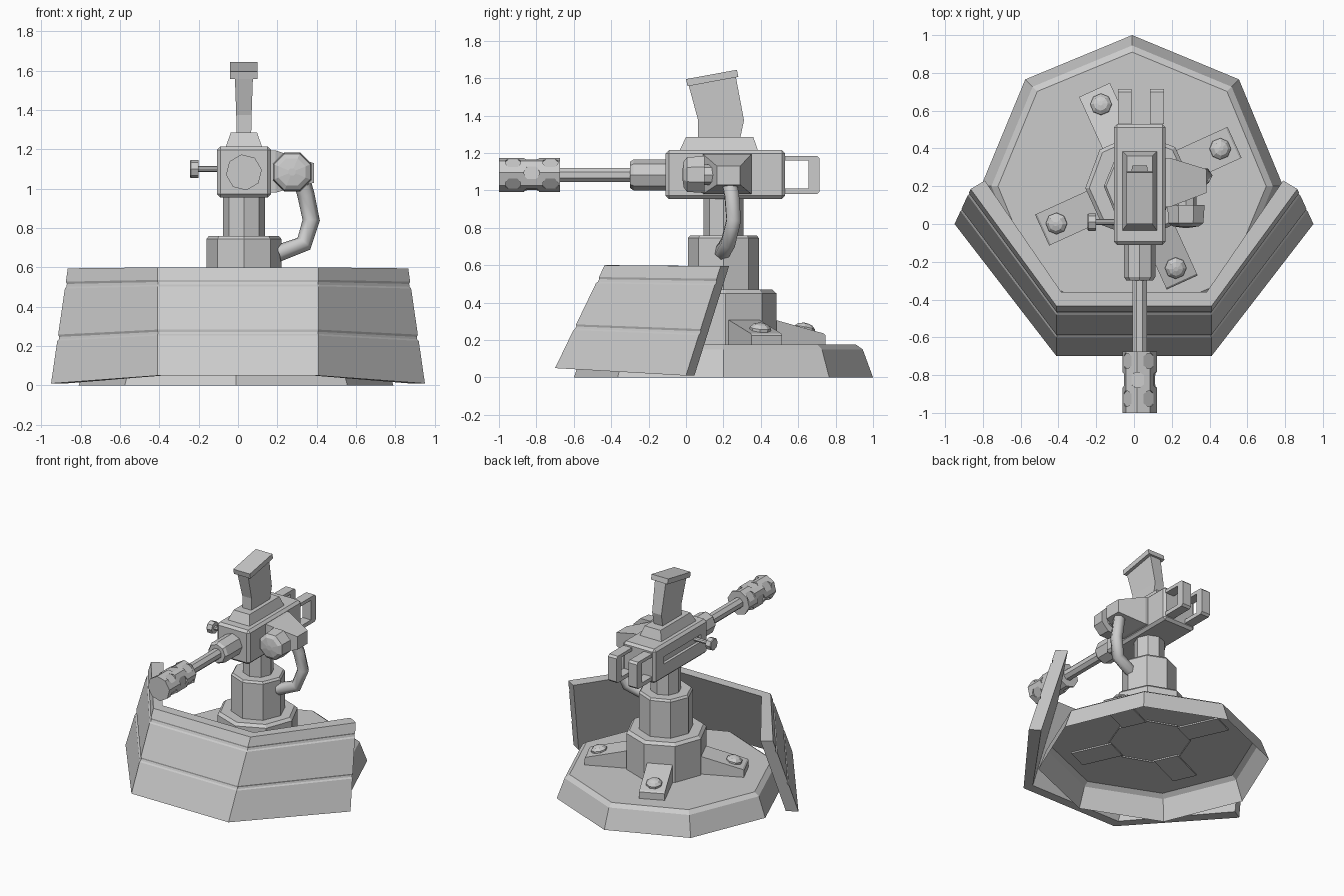
import bpy, bmesh, math
from mathutils import Vector

if "Cube" in bpy.data.objects:
    bpy.data.objects.remove(bpy.data.objects["Cube"])

grey = bpy.data.materials.new("plain grey metal")
grey.diffuse_color = (0.6, 0.6, 0.6, 1)
grey.use_nodes = True
grey.node_tree.nodes["Principled BSDF"].inputs["Base Color"].default_value = grey.diffuse_color
CX, CY = 0.03, 0.20      # turret axis
GZ = 1.083               # barrel height


def finish(name, bm):
    bmesh.ops.recalc_face_normals(bm, faces=bm.faces)
    me = bpy.data.meshes.new(name)
    bm.to_mesh(me)
    bm.free()
    me.materials.append(grey)
    ob = bpy.data.objects.new(name, me)
    bpy.context.collection.objects.link(ob)
    return ob


def add_loft(bm, loops, caps="both"):
    """Skin between loops; caps is both, first, last or none."""
    rows = [[bm.verts.new(p) for p in loop] for loop in loops]
    n = len(rows[0])
    for a, b in zip(rows, rows[1:]):
        for i in range(n):
            j = (i + 1) % n
            bm.faces.new((a[i], a[j], b[j], b[i]))
    if caps in ("both", "first"):
        bm.faces.new(rows[0])
    if caps in ("both", "last"):
        bm.faces.new(rows[-1])


def loft(name, loops, caps="both"):
    bm = bmesh.new()
    add_loft(bm, loops, caps)
    return finish(name, bm)


def rings(centre, axis, profile, n=8, turn=0.0):
    """Regular polygons of (radius, distance) along an axis."""
    c, a = Vector(centre), Vector(axis).normalized()
    u = Vector((1, 0, 0)) if abs(a.x) < 0.9 else Vector((0, 1, 0))
    v = a.cross(u).normalized()
    u = v.cross(a)
    return [[c + a * t + (u * math.cos(turn + math.tau * i / n) +
             v * math.sin(turn + math.tau * i / n)) * r for i in range(n)]
            for r, t in profile]


def turned(name, centre, axis, profile, n=8, turn=0.0, caps="both"):
    return loft(name, rings(centre, axis, profile, n, turn), caps)


def prism_x(name, yz, x0, x1):
    return loft(name, [[(x, y, z) for y, z in yz] for x in (x0, x1)])


def rect_z(x0, x1, y0, y1, z):
    return [(x0, y0, z), (x1, y0, z), (x1, y1, z), (x0, y1, z)]


def cut(ob, cutter):
    cutter.hide_render = True
    mod = ob.modifiers.new("cut", "BOOLEAN")
    mod.operation, mod.solver, mod.object = "DIFFERENCE", "EXACT", cutter
    bpy.context.view_layer.update()
    dg = bpy.context.evaluated_depsgraph_get()
    me = bpy.data.meshes.new_from_object(ob.evaluated_get(dg))
    ob.modifiers.clear()
    ob.data = me
    bpy.data.objects.remove(cutter)


# Octagonal base slab, an open shell underneath
turned("base_slab", (-0.01, CY, 0), (0, 0, 1),
       [(0.80, 0.0), (0.745, 0.15), (0.71, 0.175)], caps="last")

# Three-panel sloping shield with two shallow horizontal grooves
def shield_section(to, bo, ti, bi):
    to, bo, ti, bi = map(Vector, (to, bo, ti, bi))
    pts = []
    for t, depth in ((0, 0), (0.37, 0), (0.385, 0.09), (0.405, 0.09), (0.425, 0),
                     (0.825, 0), (0.84, 0.09), (0.865, 0.09), (0.885, 0), (1, 0)):
        pts.append(bo.lerp(to, t).lerp(bi.lerp(ti, t), depth))
    return pts + [ti, bi]


corner = shield_section((0.41, -0.435, 0.6), (0.41, -0.70, 0.05),
                        (0.385, -0.36, 0.6), (0.385, -0.63, 0.05))
end = shield_section((0.865, 0.185, 0.595), (0.95, 0.0, 0.01),
                     (0.79, 0.23, 0.595), (0.875, 0.045, 0.01))
flip = lambda s: [(-p[0], p[1], p[2]) for p in s]
loft("front_shield", [flip(end), flip(corner), corner, end])

# Hub, column and neck
turned("hub", (0.025, CY, 0), (0, 0, 1), [(0.283, 0.165), (0.283, 0.45), (0.262, 0.47)],
       turn=math.radians(2), caps="last")
turned("column", (CX, CY, 0), (0, 0, 1), [(0.19, 0.465), (0.19, 0.745), (0.178, 0.76)],
       caps="last")
turned("neck", (CX, CY, 0), (0, 0, 1), [(0.107, 0.755), (0.107, 0.96)], caps="none")

# Four sloping feet with bolts
for k in range(4):
    a = math.radians(24.5 + 90 * k)
    d, s = Vector((math.cos(a), math.sin(a), 0)), Vector((-math.sin(a), math.cos(a), 0))
    o = Vector((0.023, CY, 0))
    side = [(0.255, 0.165), (0.56, 0.165), (0.56, 0.225), (0.55, 0.235), (0.255, 0.31)]
    loft(f"foot_{k + 1}", [[o + d * r + s * w + Vector((0, 0, z)) for r, z in side]
                           for w in (-0.09, 0.09)])
    turned(f"foot_bolt_{k + 1}", o + d * 0.472 + Vector((0, 0, 0.24)),
           (d * 0.2 + Vector((0, 0, 1))),
           [(0.057, 0), (0.057, 0.027), (0.038, 0.045), (0.012, 0.052)], caps="last")

# Receiver with bevelled edges and a slot on the left
bm = bmesh.new()
add_loft(bm, [rect_z(-0.107, 0.168, -0.11, 0.53, z) for z in (0.955, 1.215)])
bmesh.ops.bevel(bm, geom=bm.edges[:], offset=0.018, segments=1, affect="EDGES")
receiver = finish("receiver", bm)
cut(receiver, loft("slot_cutter", [rect_z(-0.2, -0.085, -0.03, 0.42, z)
                                   for z in (1.07, 1.125)]))

# Cocking handle
turned("cocking_rod", (-0.085, 0.01, 1.10), (-1, 0, 0), [(0.016, 0), (0.016, 0.12)],
       caps="none")
turned("cocking_knob", (-0.20, 0.01, 1.10), (-1, 0, 0),
       [(0.044, 0), (0.046, 0.005), (0.046, 0.04), (0.042, 0.045)])

# Barrel, sleeve and muzzle
turned("barrel_sleeve", (CX, 0, GZ), (0, -1, 0),
       [(0.083, 0.11), (0.083, 0.28), (0.07, 0.30)], caps="last")
turned("barrel", (CX, 0, GZ), (0, -1, 0), [(0.041, 0.30), (0.041, 0.68)], 8, math.pi / 8,
       caps="none")
muzzle = turned("muzzle", (CX, 0, GZ), (0, -1, 0),
                [(0.092, 0.675), (0.092, 1.0)], 8, math.radians(8))
bm = bmesh.new()
for y, off in ((-0.925, 53), (-0.825, 8), (-0.725, 53)):
    for k in range(4):
        a = math.radians(off + 90 * k)
        add_loft(bm, rings((CX, y, GZ), (math.cos(a), 0, math.sin(a)),
                           [(0.042, 0.078), (0.042, 0.13)], 10))
cut(muzzle, finish("hole_cutter", bm))

# Magazine well, curved magazine and its end cap
loft("magazine_well", [rect_z(-0.062, 0.122, -0.035, 0.385, 1.213),
                       rect_z(-0.037, 0.097, 0.0, 0.36, 1.285)], "last")
loft("magazine", [[(CX - w, y0, z0), (CX + w, y0, z0), (CX + w, y1, z1), (CX - w, y1, z1)]
                  for w, y0, z0, y1, z1 in ((0.037, 0.065, 1.28, 0.29, 1.28),
                                            (0.039, 0.065, 1.375, 0.31, 1.375),
                                            (0.046, 0.012, 1.57, 0.265, 1.615))], "none")
prism_x("magazine_cap", [(0.0, 1.595), (0.272, 1.645), (0.28, 1.607), (0.008, 1.557)],
        CX - 0.07, CX + 0.07)

# Two rear grips
grip = [(0.53, 1.185), (0.70, 1.185), (0.715, 1.17), (0.715, 0.995), (0.70, 0.98),
        (0.53, 0.98), (0.53, 1.01), (0.655, 1.01), (0.655, 1.16), (0.53, 1.16)]
for name, x in (("left_grip", -0.05), ("right_grip", 0.122)):
    prism_x(name, grip, x - 0.036, x + 0.036)

# Tapered side housing with front dial
def rect_x(x, y0, y1, z0, z1):
    return [(x, y0, z0), (x, y1, z0), (x, y1, z1), (x, y0, z1)]


loft("side_housing", [rect_x(0.165, 0.09, 0.35, 0.98, 1.195),
                      rect_x(0.19, 0.09, 0.35, 0.98, 1.195),
                      rect_x(0.385, 0.165, 0.29, 1.03, 1.13)], "last")
turned("dial_neck", (0.275, 0.2, GZ), (0, -1, 0), [(0.055, 0.02), (0.055, 0.10)], caps="none")
turned("dial", (0.275, 0, GZ + 0.002), (0, -1, 0),
       [(0.107, -0.10), (0.1, -0.005), (0.075, 0.012), (0.02, 0.02)], 8, math.pi / 8)

# Bent pipe from housing to column
cu = bpy.data.curves.new("pipe", "CURVE")
cu.dimensions = "3D"
cu.bevel_depth, cu.bevel_resolution = 0.044, 1
path = [(0.33, 0.235, 1.02), (0.345, 0.245, 0.97), (0.372, 0.255, 0.84),
        (0.335, 0.225, 0.72), (0.20, 0.195, 0.67)]
sp = cu.splines.new("POLY")
sp.points.add(len(path) - 1)
for p, co in zip(sp.points, path):
    p.co = (*co, 1)
cu.materials.append(grey)
bpy.context.collection.objects.link(bpy.data.objects.new("bent_pipe", cu))
